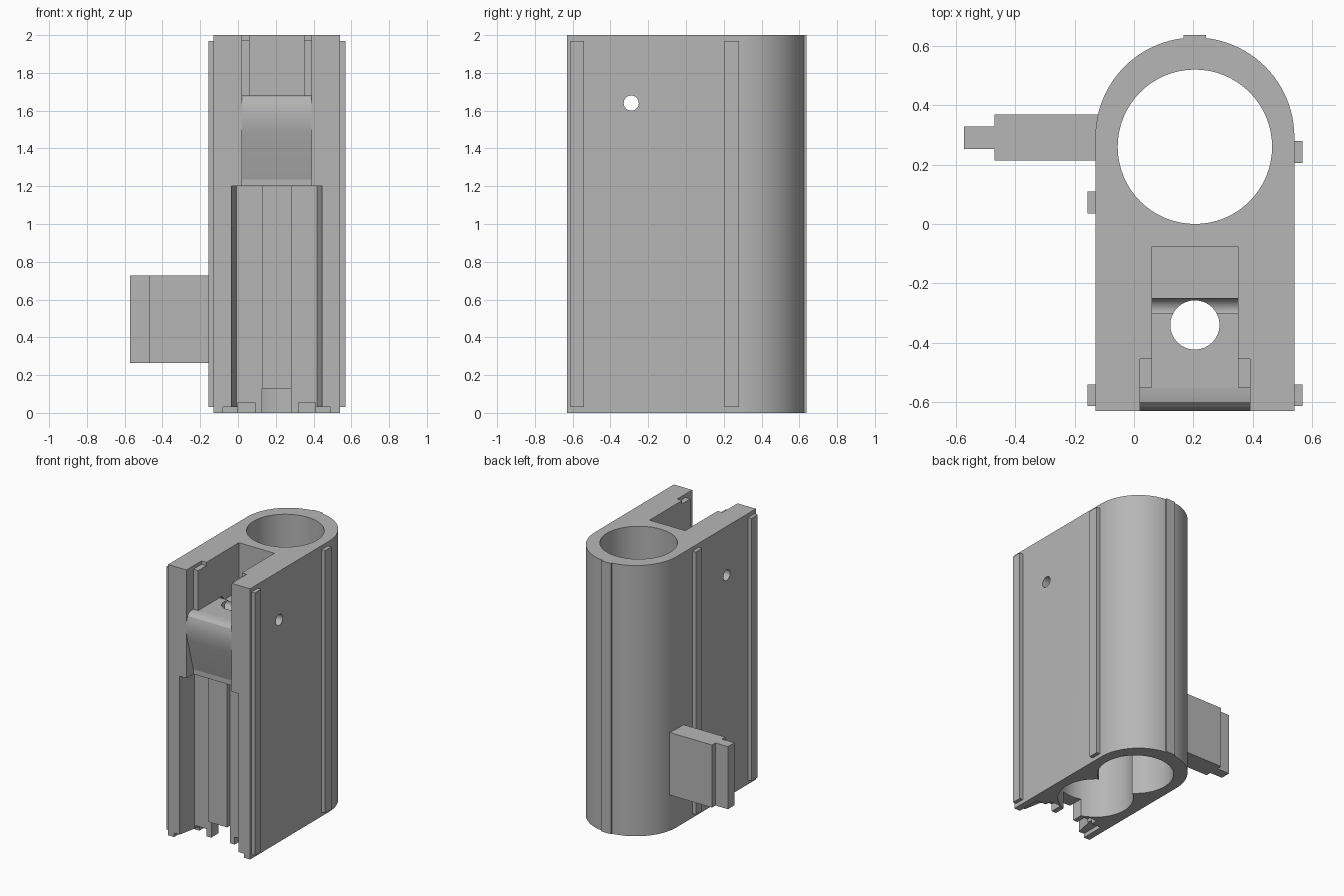
import bpy, bmesh, math

old = bpy.data.objects.get("Cube")
if old:
    bpy.data.objects.remove(old, do_unlink=True)

grey = bpy.data.materials.new("plain grey")
grey.use_nodes = True
COLOR = (0.47, 0.47, 0.47, 1)
grey.diffuse_color = COLOR
grey.node_tree.nodes["Principled BSDF"].inputs["Base Color"].default_value = COLOR

MID = 0.205          # x of the body's symmetry plane
FRONT = -0.63


def prism(name, pts, t0, t1, axis="z"):
    """Extrude a closed profile along z (x,y points) or along x (y,z points)."""
    bm = bmesh.new()
    place = (lambda a, b: (a, b, t0)) if axis == "z" else (lambda a, b: (t0, a, b))
    face = bm.faces.new([bm.verts.new(place(a, b)) for a, b in pts])
    ext = bmesh.ops.extrude_face_region(bm, geom=[face])
    d = t1 - t0
    bmesh.ops.translate(bm, vec=(0, 0, d) if axis == "z" else (d, 0, 0),
                        verts=[g for g in ext["geom"] if isinstance(g, bmesh.types.BMVert)])
    bmesh.ops.recalc_face_normals(bm, faces=bm.faces)
    mesh = bpy.data.meshes.new(name)
    bm.to_mesh(mesh)
    bm.free()
    mesh.materials.append(grey)
    obj = bpy.data.objects.new(name, mesh)
    bpy.context.collection.objects.link(obj)
    return obj


def box(name, x0, x1, y0, y1, z0, z1):
    return prism(name, [(x0, y0), (x1, y0), (x1, y1), (x0, y1)], z0, z1)


def arc(cx, cy, r, a0, a1, n):
    return [(cx + r * math.cos(math.radians(a0 + (a1 - a0) * i / n)),
             cy + r * math.sin(math.radians(a0 + (a1 - a0) * i / n))) for i in range(n + 1)]


def circle(cx, cy, r, n=64):
    return arc(cx, cy, r, 0, 360, n)[:-1]


def cut(target, cutter):
    cutter.hide_render = True
    mod = target.modifiers.new("cut", "BOOLEAN")
    mod.operation = "DIFFERENCE"
    mod.solver = "EXACT"
    mod.object = cutter
    bpy.context.view_layer.objects.active = target
    bpy.ops.object.modifier_apply(modifier=mod.name)
    bpy.data.objects.remove(cutter, do_unlink=True)


def smooth(obj):
    bpy.ops.object.select_all(action="DESELECT")
    obj.select_set(True)
    bpy.context.view_layer.objects.active = obj
    bpy.ops.object.shade_smooth_by_angle(angle=math.radians(25))


# Main body: straight sides with a half-round back
body = prism("body", [(MID - 0.335, FRONT), (MID + 0.335, FRONT)]
             + arc(MID, 0.293, 0.335, 0, 180, 48), 0, 2)

# Main bore, lower chamber in front of it, and the small vertical hole
cut(body, prism("bore_cutter", circle(MID, 0.26, 0.26), -0.1, 2.1))
cut(body, prism("chamber_cutter", circle(MID, -0.165, 0.259), -0.1, 1.3))

# Upper pocket, with its shelf stepping down towards the back
shelf = [(-0.56, 1.68), (-0.3, 1.68), (-0.27, 1.645), (-0.075, 1.645), (-0.075, 2.1), (-0.56, 2.1)]
cut(body, prism("pocket_cutter", shelf, MID - 0.145, MID + 0.145, "x"))
cut(body, prism("hole_cutter", circle(MID, -0.34, 0.083, 32), 1.1, 2.1))

# Front opening above the lower recess, and the shallow steps beside the pocket
cut(body, box("opening_cutter", MID - 0.185, MID + 0.185, -0.8, -0.55, 1.15, 2.1))
cut(body, box("step_cutter", MID - 0.185, MID + 0.185, -0.6, -0.455, 1.975, 2.1))

# Lower front recess with slanted sides
cut(body, prism("recess_cutter", [(MID - 0.27, -0.73), (MID + 0.27, -0.73),
                                  (MID + 0.24, FRONT), (MID + 0.214, -0.495),
                                  (MID - 0.214, -0.495), (MID - 0.24, FRONT)], -0.1, 1.2))

# Bottom notches
cut(body, box("notch_cutter", MID - 0.077, MID + 0.077, -0.7, -0.3, -0.1, 0.13))
for s in (-1, 1):
    xs = sorted((MID + s * 0.285, MID + s * 0.2))
    cut(body, box("outer_notch_cutter", *xs, -0.7, -0.45, -0.1, 0.03))
    xs = sorted((MID + s * 0.205, MID + s * 0.115))
    cut(body, box("inner_notch_cutter", *xs, -0.7, -0.4, -0.1, 0.055))

# Cross pin hole through both side walls
cut(body, prism("pin_cutter", circle(-0.29, 1.64, 0.04, 32), -0.3, 0.8, "x"))
smooth(body)

# Rounded lip bridging the front opening
lip = prism("front_lip", [(-0.5, 1.2), (-0.54, 1.2), (-0.618, 1.48), (-0.628, 1.53),
                          (-0.63, 1.58), (-0.627, 1.62), (-0.617, 1.655),
                          (-0.6, 1.674), (-0.58, 1.68), (-0.5, 1.68)],
            MID - 0.185, MID + 0.185, "x")
smooth(lip)

# Raised bar in the middle of the lower recess
box("center_bar", MID - 0.077, MID + 0.077, -0.53, -0.47, 0.13, 1.21)

# Guide rails on the sides and back
for name, x0, x1, y0, y1 in (("left_front_rail", 0.53, 0.568, -0.613, -0.54),
                             ("left_back_rail", 0.53, 0.568, 0.205, 0.28),
                             ("right_front_rail", -0.157, -0.12, -0.613, -0.54),
                             ("right_back_rail", -0.157, -0.12, 0.035, 0.11)):
    box(name, x0, x1, y0, y1, 0.03, 1.97)
box("back_rail", MID - 0.038, MID + 0.038, 0.59, 0.637, 0, 2)

# Side bracket with a narrower tip
box("side_bracket", -0.47, -0.115, 0.213, 0.368, 0.265, 0.727)
box("side_bracket_tip", -0.573, -0.46, 0.253, 0.328, 0.265, 0.727)
